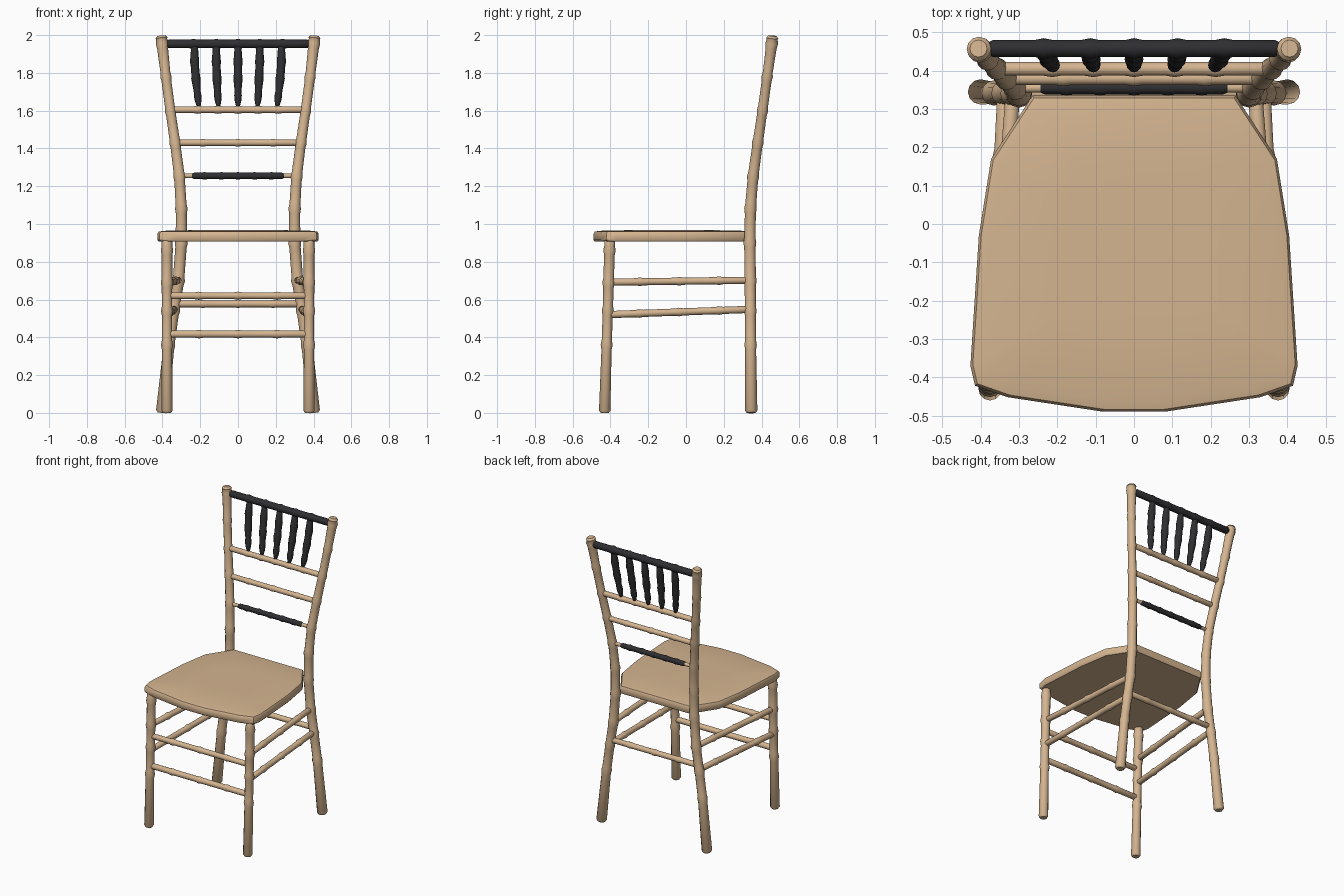
import bpy, bmesh, math
from mathutils import Vector

cube = bpy.data.objects.get("Cube")
if cube:
    bpy.data.objects.remove(cube, do_unlink=True)


def material(name, rgb):
    m = bpy.data.materials.new(name)
    m.use_nodes = True
    m.diffuse_color = (*rgb, 1)
    m.node_tree.nodes["Principled BSDF"].inputs["Base Color"].default_value = (*rgb, 1)
    return m


WOOD = material("natural wood", (0.66, 0.46, 0.28))
BLACK = material("black lacquer", (0.028, 0.028, 0.031))


def finish(name, bm, mat, angle):
    bmesh.ops.recalc_face_normals(bm, faces=bm.faces)
    mesh = bpy.data.meshes.new(name)
    bm.to_mesh(mesh)
    bm.free()
    mesh.materials.append(mat)
    ob = bpy.data.objects.new(name, mesh)
    bpy.context.collection.objects.link(ob)
    bpy.ops.object.select_all(action='DESELECT')
    ob.select_set(True)
    bpy.context.view_layer.objects.active = ob
    bpy.ops.object.shade_smooth_by_angle(angle=math.radians(angle))
    return ob


def cane(name, points, radii, mat=WOOD, swell=1.22, width=0.025, sides=12):
    """Bamboo-like rod: every interior path point becomes a swollen joint."""
    pts = [Vector(p) for p in points]
    if not isinstance(radii, (list, tuple)):
        radii = [radii] * len(pts)
    r0, r1 = radii[0], radii[-1]
    start = (pts[1] - pts[0]).normalized()
    end = (pts[-1] - pts[-2]).normalized()
    # rounded ends plus a joint at each interior point
    stations = [(pts[0], r0 * 0.7), (pts[0] + start * 0.012, r0)]
    for a, p, b, r in zip(pts, pts[1:], pts[2:], radii[1:]):
        stations += [(p + (a - p).normalized() * width, r),
                     (p, r * swell),
                     (p + (b - p).normalized() * width, r)]
    stations += [(pts[-1] - end * 0.012, r1), (pts[-1], r1 * 0.7)]

    main = pts[-1] - pts[0]
    ref = Vector((1, 0, 0)) if abs(main.z) > main.length * 0.7 else Vector((0, 0, 1))
    bm = bmesh.new()
    rings = []
    for i, (p, r) in enumerate(stations):
        t = (stations[min(i + 1, len(stations) - 1)][0] - stations[max(i - 1, 0)][0]).normalized()
        u = (ref - t * ref.dot(t)).normalized()
        v = t.cross(u)
        angles = [2 * math.pi * k / sides for k in range(sides)]
        rings.append([bm.verts.new(p + r * (u * math.cos(a) + v * math.sin(a))) for a in angles])
    for lo, hi in zip(rings, rings[1:]):
        for k in range(sides):
            j = (k + 1) % sides
            bm.faces.new((lo[k], lo[j], hi[j], hi[k]))
    bm.faces.new(rings[0])
    bm.faces.new(rings[-1])
    return finish(name, bm, mat, 50)


def rail(name, a, b, joints, radius, mat=WOOD):
    """Straight rod with joints at fractions of its length."""
    a, b = Vector(a), Vector(b)
    return cane(name, [a] + [a.lerp(b, f) for f in joints] + [b], radius, mat, 1.2, 0.022)


def cross_rail(name, half, y, z, joints, radius, mat=WOOD):
    return rail(name, (-half, y, z), (half, y, z), joints, radius, mat)


# Seat: rounded outline, lofted through levels with a soft crown
half_outline = [(0.08, -0.49), (0.33, -0.452), (0.415, -0.422), (0.427, -0.37),
                (0.405, -0.03), (0.373, 0.17), (0.265, 0.335)]
outline = half_outline + [(-x, y) for x, y in reversed(half_outline)]
bm = bmesh.new()
levels = []
for scale, z in [(0.985, 0.908), (1, 0.916), (1, 0.948), (0.985, 0.959), (0.93, 0.964), (0.5, 0.968)]:
    levels.append([bm.verts.new((x * scale, (y + 0.07) * scale - 0.07, z)) for x, y in outline])
n = len(outline)
for lo, hi in zip(levels, levels[1:]):
    for k in range(n):
        j = (k + 1) % n
        bm.faces.new((lo[k], lo[j], hi[j], hi[k]))
bm.faces.new(levels[0])
bm.faces.new(levels[-1])
finish("seat", bm, WOOD, 40)

# Legs, back posts and side stretchers, mirrored left and right
post_path = [(0.402, 0.345, 0), (0.365, 0.342, 0.36), (0.34, 0.341, 0.54), (0.315, 0.34, 0.70),
             (0.30, 0.338, 0.90), (0.30, 0.341, 1.08), (0.31, 0.355, 1.25), (0.333, 0.38, 1.43),
             (0.358, 0.405, 1.60), (0.382, 0.43, 1.78), (0.402, 0.454, 1.955), (0.406, 0.458, 1.996)]
post_radii = [0.033, 0.029, 0.029, 0.03, 0.03, 0.029, 0.028, 0.027, 0.026, 0.026, 0.029, 0.032]
leg_path = [(0.376, -0.431, 0), (0.376, -0.42, 0.36), (0.376, -0.414, 0.54),
            (0.376, -0.41, 0.69), (0.376, -0.405, 0.86), (0.376, -0.403, 0.925)]
for side, s in (("left", 1), ("right", -1)):
    def flip(path):
        return [(s * x, y, z) for x, y, z in path]
    cane(side + "_back_post", flip(post_path), post_radii, swell=1.14)
    cane(side + "_front_leg", flip(leg_path), [0.03, 0.027, 0.027, 0.028, 0.028, 0.028], swell=1.18)
    rail(side + "_upper_stretcher", (s * 0.376, -0.41, 0.692), (s * 0.316, 0.34, 0.702),
         (0.22, 0.5, 0.78), 0.019)
    rail(side + "_lower_stretcher", (s * 0.376, -0.414, 0.52), (s * 0.338, 0.34, 0.548),
         (0.22, 0.5, 0.78), 0.019)

# Front and back stretchers
thirds = (0.22, 0.5, 0.78)
cross_rail("front_upper_stretcher", 0.37, -0.412, 0.62, thirds, 0.018)
cross_rail("front_lower_stretcher", 0.37, -0.418, 0.417, thirds, 0.019)
cross_rail("back_stretcher", 0.33, 0.341, 0.577, thirds, 0.018)

# Backrest rails
cross_rail("upper_back_rail", 0.355, 0.405, 1.605, (0.2, 0.35, 0.5, 0.65, 0.8), 0.018)
cross_rail("middle_back_rail", 0.33, 0.38, 1.43, thirds, 0.017)
cross_rail("lower_back_rail", 0.31, 0.355, 1.255, (0.5,), 0.012)
cross_rail("lower_rail_sleeve", 0.245, 0.355, 1.255, (0.14, 0.32, 0.5, 0.68, 0.86), 0.0165, BLACK)
cross_rail("top_rail", 0.38, 0.458, 1.953, (0.19, 0.35, 0.5, 0.65, 0.81), 0.0225, BLACK)

# Backrest spindles, tapering toward the bottom
for i in range(-2, 3):
    x = i * 0.115
    cane("spindle_%d" % (i + 3),
         [(x, 0.456, 1.95), (x * 1.0, 0.444, 1.86), (x * 0.97, 0.43, 1.77), (x * 0.93, 0.417, 1.68), (x * 0.9, 0.408, 1.618)],
         [0.018, 0.022, 0.022, 0.018, 0.012], BLACK, 1.12)
